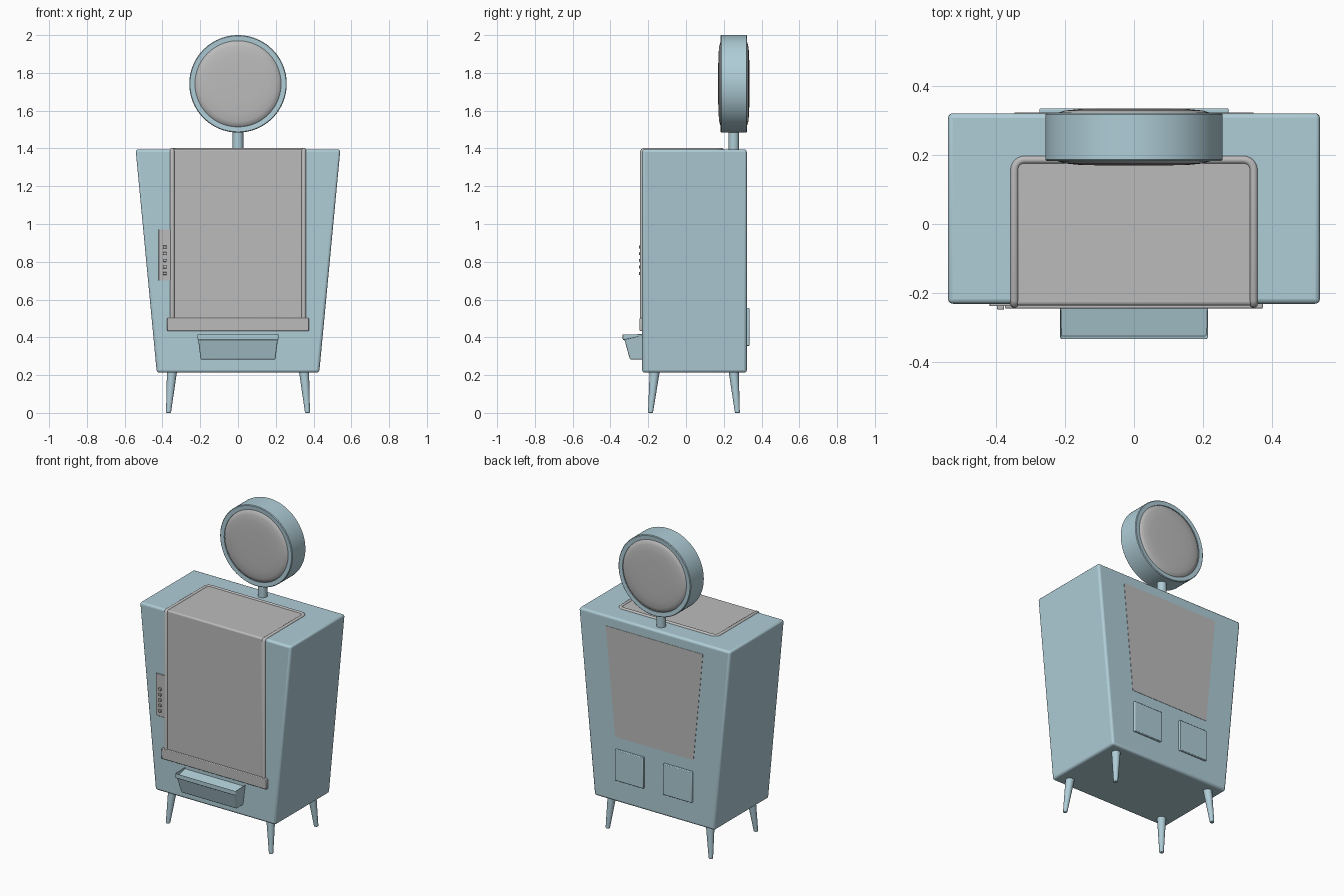
import bpy, bmesh, math
from mathutils import Vector

if "Cube" in bpy.data.objects:
    bpy.data.objects.remove(bpy.data.objects["Cube"])


def material(name, rgb):
    m = bpy.data.materials.new(name)
    m.diffuse_color = (*rgb, 1)
    m.use_nodes = True
    m.node_tree.nodes["Principled BSDF"].inputs["Base Color"].default_value = m.diffuse_color
    return m


BLUE = material("pale blue", (0.43, 0.61, 0.68))
GREY = material("mid grey", (0.50, 0.50, 0.50))


def finish(name, bm, mat, bevel=0, segments=3, angle=35):
    bmesh.ops.recalc_face_normals(bm, faces=bm.faces)
    me = bpy.data.meshes.new(name)
    bm.to_mesh(me)
    bm.free()
    ob = bpy.data.objects.new(name, me)
    bpy.context.collection.objects.link(ob)
    me.materials.append(mat)
    if bevel:
        mod = ob.modifiers.new("bevel", "BEVEL")
        mod.width, mod.segments = bevel, segments
        mod.limit_method = 'ANGLE'
    bpy.ops.object.select_all(action='DESELECT')
    bpy.context.view_layer.objects.active = ob
    ob.select_set(True)
    bpy.ops.object.shade_smooth_by_angle(angle=math.radians(angle))
    return ob


def taper_box(bottom, top):
    """Box from two rectangles, each (x0, x1, y0, y1, z)."""
    bm = bmesh.new()
    rings = [[bm.verts.new((x, y, r[4])) for x, y in
              ((r[0], r[2]), (r[1], r[2]), (r[1], r[3]), (r[0], r[3]))]
             for r in (bottom, top)]
    bm.faces.new(rings[0])
    bm.faces.new(rings[1])
    for i in range(4):
        j = (i + 1) % 4
        bm.faces.new((rings[0][i], rings[0][j], rings[1][j], rings[1][i]))
    return bm


def box(name, x0, x1, y0, y1, z0, z1, mat, bevel=0):
    return finish(name, taper_box((x0, x1, y0, y1, z0), (x0, x1, y0, y1, z1)), mat, bevel, 2)


def lathe_y(name, profile, mat, zc, closed, n=64):
    """Spin (radius, y) points around a horizontal axis at height zc."""
    bm = bmesh.new()
    vs = [bm.verts.new((r, y, zc)) for r, y in profile]
    es = [bm.edges.new(p) for p in zip(vs, vs[1:])]
    if closed:
        es.append(bm.edges.new((vs[-1], vs[0])))
    bmesh.ops.spin(bm, geom=vs + es, cent=(0, 0, zc), axis=(0, 1, 0),
                   angle=2 * math.pi, steps=n)
    bmesh.ops.remove_doubles(bm, verts=bm.verts, dist=1e-5)
    return finish(name, bm, mat)


def tapered_rod(name, a, b, ra, rb, mat, n=24):
    bm = bmesh.new()
    ends = []
    for c, r in ((a, ra), (b, rb)):
        ends.append([bm.verts.new((c[0] + r * math.cos(2 * math.pi * i / n),
                                   c[1] + r * math.sin(2 * math.pi * i / n), c[2]))
                     for i in range(n)])
        bm.faces.new(ends[-1])
    for i in range(n):
        j = (i + 1) % n
        bm.faces.new((ends[0][i], ends[0][j], ends[1][j], ends[1][i]))
    return finish(name, bm, mat, 0.003, 2)


# Flared cabinet
finish("cabinet", taper_box((-0.43, 0.43, -0.232, 0.322, 0.213),
                            (-0.542, 0.542, -0.232, 0.322, 1.395)), BLUE, 0.014)

# Grey window wrapping over the front and top, with rounded rear corners
bm = taper_box((-0.345, 0.345, -0.237, 0.185, 0.46), (-0.345, 0.345, -0.237, 0.185, 1.398))
rear = [e for e in bm.edges if all(v.co.y > 0 for v in e.verts)
        and abs(e.verts[0].co.z - e.verts[1].co.z) > 0.5]
bmesh.ops.bevel(bm, geom=rear, offset=0.03, segments=5, affect='EDGES', profile=0.5)
finish("window", bm, GREY, 0.010)

# Raised trim around the window
half = [Vector((0.348, -0.232, 0.45)), Vector((0.348, -0.232, 1.38)),
        Vector((0.348, -0.229, 1.388)), Vector((0.348, -0.221, 1.391))]
half += [Vector((0.318 + 0.03 * math.cos(t * math.pi / 12),
                 0.157 + 0.03 * math.sin(t * math.pi / 12), 1.391)) for t in range(7)]
path = half + [Vector((-p.x, p.y, p.z)) for p in reversed(half)]
cu = bpy.data.curves.new("window_trim", 'CURVE')
cu.dimensions = '3D'
cu.bevel_depth, cu.bevel_resolution, cu.use_fill_caps = 0.0125, 3, True
sp = cu.splines.new('POLY')
sp.points.add(len(path) - 1)
for pt, p in zip(sp.points, path):
    pt.co = (*p, 1)
    sp.use_smooth = True
cu.materials.append(GREY)
bpy.context.collection.objects.link(bpy.data.objects.new("window_trim", cu))

# Sill below the window
box("window_sill", -0.375, 0.375, -0.246, -0.225, 0.434, 0.502, GREY, 0.004)

# Control strip with small buttons
box("control_strip", -0.42, -0.355, -0.239, -0.225, 0.70, 0.972, GREY, 0.002)
for i in range(5):
    z = 0.738 + i * 0.035
    box("control_button", -0.398, -0.378, -0.249, -0.235, z - 0.008, z + 0.008, GREY, 0.003)

# Delivery tray with a scooped top
bm = taper_box((-0.198, 0.198, -0.297, -0.225, 0.283), (-0.215, 0.215, -0.335, -0.225, 0.42))
bm.faces.ensure_lookup_table()
top = max(bm.faces, key=lambda f: f.calc_center_median().z)
bmesh.ops.inset_individual(bm, faces=[top], thickness=0.016)
for v in top.verts:
    v.co.z -= 0.035 if v.co.y < -0.28 else 0.012
finish("delivery_tray", bm, BLUE, 0.009)

# Splayed legs
for sx in (-1, 1):
    for name, yt, yb in (("front_leg", -0.165, -0.188), ("back_leg", 0.252, 0.272)):
        tapered_rod(name, (sx * 0.368, yb, 0), (sx * 0.349, yt, 0.225), 0.013, 0.027, BLUE)

# Rear panel and two hatches
bm = taper_box((-0.28, 0.28, 0.31, 0.324, 0.63), (-0.347, 0.347, 0.31, 0.324, 1.33))
finish("rear_panel", bm, GREY)
for x0 in (-0.275, 0.07):
    box("rear_hatch", x0, x0 + 0.205, 0.31, 0.336, 0.355, 0.555, BLUE, 0.004)

# Round sign: post, ring and domed faces
ZC, YC = 1.742, 0.253
tapered_rod("sign_post", (0, YC, 1.385), (0, YC, 1.51), 0.028, 0.028, BLUE)
ring = [(0.228, -0.068), (0.254, -0.070), (0.258, -0.066),
        (0.258, 0.066), (0.254, 0.070), (0.228, 0.068)]
lathe_y("sign_ring", [(r, YC + y) for r, y in ring], BLUE, ZC, True, 96)
face = [(0, -0.083), (0.10, -0.0825), (0.16, -0.081), (0.20, -0.077),
        (0.22, -0.071), (0.229, -0.062)]
face += [(r, -y) for r, y in reversed(face)]
lathe_y("sign_face", [(r, YC + y) for r, y in face], GREY, ZC, False, 96)
